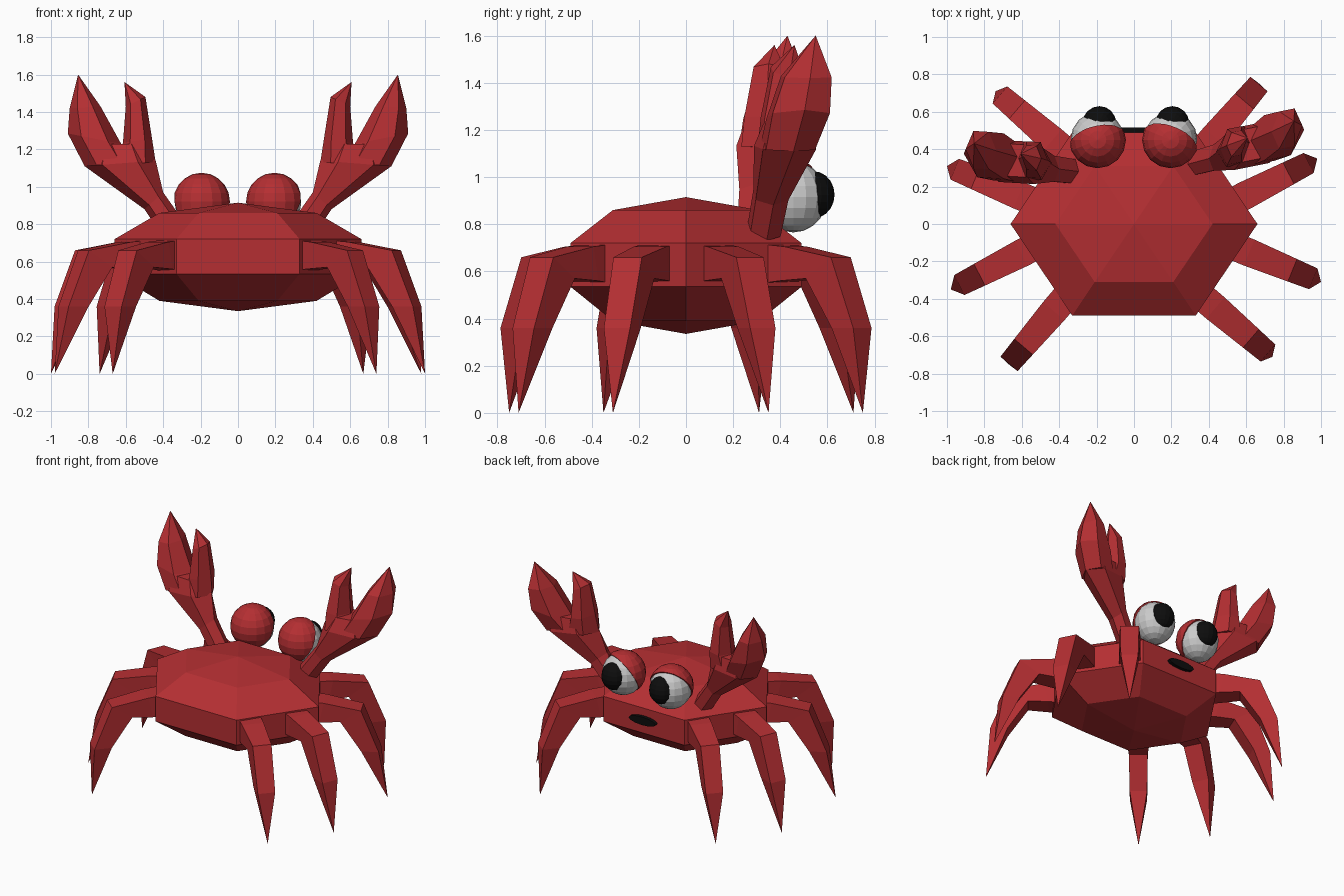
import bpy, bmesh
from math import cos, sin, pi
from mathutils import Vector

if "Cube" in bpy.data.objects:
    bpy.data.objects.remove(bpy.data.objects["Cube"])


def material(name, rgb):
    m = bpy.data.materials.new(name)
    m.diffuse_color = (*rgb, 1)
    m.use_nodes = True
    m.node_tree.nodes["Principled BSDF"].inputs["Base Color"].default_value = m.diffuse_color
    return m


RED = material("red", (0.46, 0.028, 0.032))
WHITE = material("white", (0.75, 0.75, 0.75))
BLACK = material("black", (0.004, 0.004, 0.004))


def finish(bm, name, mat):
    bmesh.ops.recalc_face_normals(bm, faces=bm.faces[:])
    me = bpy.data.meshes.new(name)
    bm.to_mesh(me)
    bm.free()
    me.materials.append(mat)
    ob = bpy.data.objects.new(name, me)
    bpy.context.collection.objects.link(ob)
    return ob


def loft(bm, rings):
    """Skin a list of rings; a ring of one point closes to a tip."""
    rows = [[bm.verts.new(p) for p in r] for r in rings]
    for a, b in zip(rows, rows[1:]):
        n = max(len(a), len(b))
        for i in range(n):
            j = (i + 1) % n
            if len(a) == 1:
                bm.faces.new((a[0], b[i], b[j]))
            elif len(b) == 1:
                bm.faces.new((a[i], a[j], b[0]))
            else:
                bm.faces.new((a[i], a[j], b[j], b[i]))
    for row in (rows[0], rows[-1]):
        if len(row) > 2:
            bm.faces.new(row)


# Body: hexagonal shell
def hexagon(rx, ry, z):
    return [(rx * cos(i * pi / 3), ry * sin(i * pi / 3) / sin(pi / 3), z) for i in range(6)]


bm = bmesh.new()
loft(bm, [[(0, 0, 0.335)], hexagon(0.42, 0.31, 0.39), hexagon(0.66, 0.49, 0.535),
          hexagon(0.66, 0.49, 0.72), hexagon(0.42, 0.31, 0.86), [(0, 0, 0.915)]])
finish(bm, "body", RED)


# Legs: root and foot in plan, bent profile between them
def leg(name, root, foot):
    root, foot = Vector((*root, 0)), Vector((*foot, 0))
    d = (foot - root).normalized()
    side = Vector((-d.y, d.x, 0))
    # (upper reach, upper z, lower reach, lower z, half width)
    profile = [(-0.06, 0.715, -0.06, 0.55, 0.075), (0.06, 0.705, 0.03, 0.56, 0.075),
               (0.31, 0.66, 0.17, 0.57, 0.065),
               (0.43, 0.36, 0.31, 0.36, 0.06)]
    rings = []
    for u, uz, l, lz, w in profile:
        up = root + d * u + Vector((0, 0, uz))
        lo = root + d * l + Vector((0, 0, lz))
        rings.append([up + side * w, up - side * w, lo - side * w, lo + side * w])
    bm = bmesh.new()
    loft(bm, rings + [[foot]])
    finish(bm, name, RED)


LEGS = {"front_leg": ((0.39, -0.41), (0.74, -0.71)),
        "front_middle_leg": ((0.56, -0.13), (1.0, -0.31)),
        "back_middle_leg": ((0.55, 0.13), (0.98, 0.35)),
        "back_leg": ((0.39, 0.42), (0.67, 0.75))}
OPPOSITE = dict(zip(LEGS, reversed(list(LEGS))))
for name, (root, foot) in LEGS.items():
    leg("right_" + name, root, foot)
    leg("left_" + OPPOSITE[name], [-c for c in root], [-c for c in foot])


# Claws: arm and two fingers, rings given by their ends in front view
def claw(side, name):
    def place(x, y, z):
        return (x, y, z) if side > 0 else (-x, y - 0.14 * x, z)

    def ring(lx, lz, rx, rz, y, h):
        out = []
        for i in range(6):
            c, s = cos(i * pi / 3), sin(i * pi / 3)
            out.append(place((lx + rx) / 2 + (rx - lx) / 2 * c, y + h * s + 0.04 * c * (rx - lx) / 0.4,
                             (lz + rz) / 2 + (rz - lz) / 2 * c))
        return out

    parts = {
        "arm": [ring(0.28, 0.80, 0.40, 0.73, 0.33, 0.075), ring(0.40, 0.97, 0.50, 0.88, 0.36, 0.08),
                ring(0.44, 1.14, 0.82, 1.11, 0.42, 0.13), ring(0.50, 1.23, 0.78, 1.23, 0.43, 0.10)],
        "large_finger": [ring(0.56, 1.13, 0.82, 1.11, 0.43, 0.12), ring(0.625, 1.23, 0.91, 1.285, 0.475, 0.14),
                         ring(0.735, 1.43, 0.90, 1.42, 0.51, 0.115), [place(0.855, 0.55, 1.60)]],
        "small_finger": [ring(0.44, 1.13, 0.66, 1.12, 0.41, 0.11), ring(0.46, 1.26, 0.615, 1.235, 0.42, 0.11),
                         ring(0.495, 1.48, 0.60, 1.43, 0.43, 0.075), [place(0.607, 0.46, 1.56)]]}
    for part, rings in parts.items():
        bm = bmesh.new()
        loft(bm, rings)
        finish(bm, f"{name}_claw_{part}", RED)


claw(1, "right")
claw(-1, "left")


# Eyes: white ball, black pupil, red lid cut from a slightly larger ball
def ball(name, mat, centre, scale, seg=16, rows=10, cut=None):
    bm = bmesh.new()
    bmesh.ops.create_uvsphere(bm, u_segments=seg, v_segments=rows, radius=1)
    if cut:
        bmesh.ops.bisect_plane(bm, geom=bm.verts[:] + bm.edges[:] + bm.faces[:],
                               plane_co=(0, 0, 0), plane_no=cut, clear_inner=True)
        bmesh.ops.holes_fill(bm, edges=[e for e in bm.edges if e.is_boundary])
    for v in bm.verts:
        v.co = Vector([a * b + c for a, b, c in zip(v.co, scale, centre)])
    return finish(bm, name, mat)


for s, name, tilt in ((1, "right", -0.35), (-1, "left", 0.2)):
    x = 0.195 * s
    ball(name + "_eyeball", WHITE, (x, 0.455, 0.915), (0.143, 0.143, 0.15))
    ball(name + "_eyelid", RED, (x, 0.45, 0.92), (0.152, 0.152, 0.155), cut=(tilt, -0.85, 0.5))
    ball(name + "_pupil", BLACK, (x + 0.01, 0.54, 0.925), (0.09, 0.09, 0.1))

# Mouth: thin flat oval
bm = bmesh.new()
loft(bm, [[(0.11 * cos(i * pi / 6), y, 0.635 + 0.03 * sin(i * pi / 6)) for i in range(12)]
          for y in (0.47, 0.515)])
finish(bm, "mouth", BLACK)
